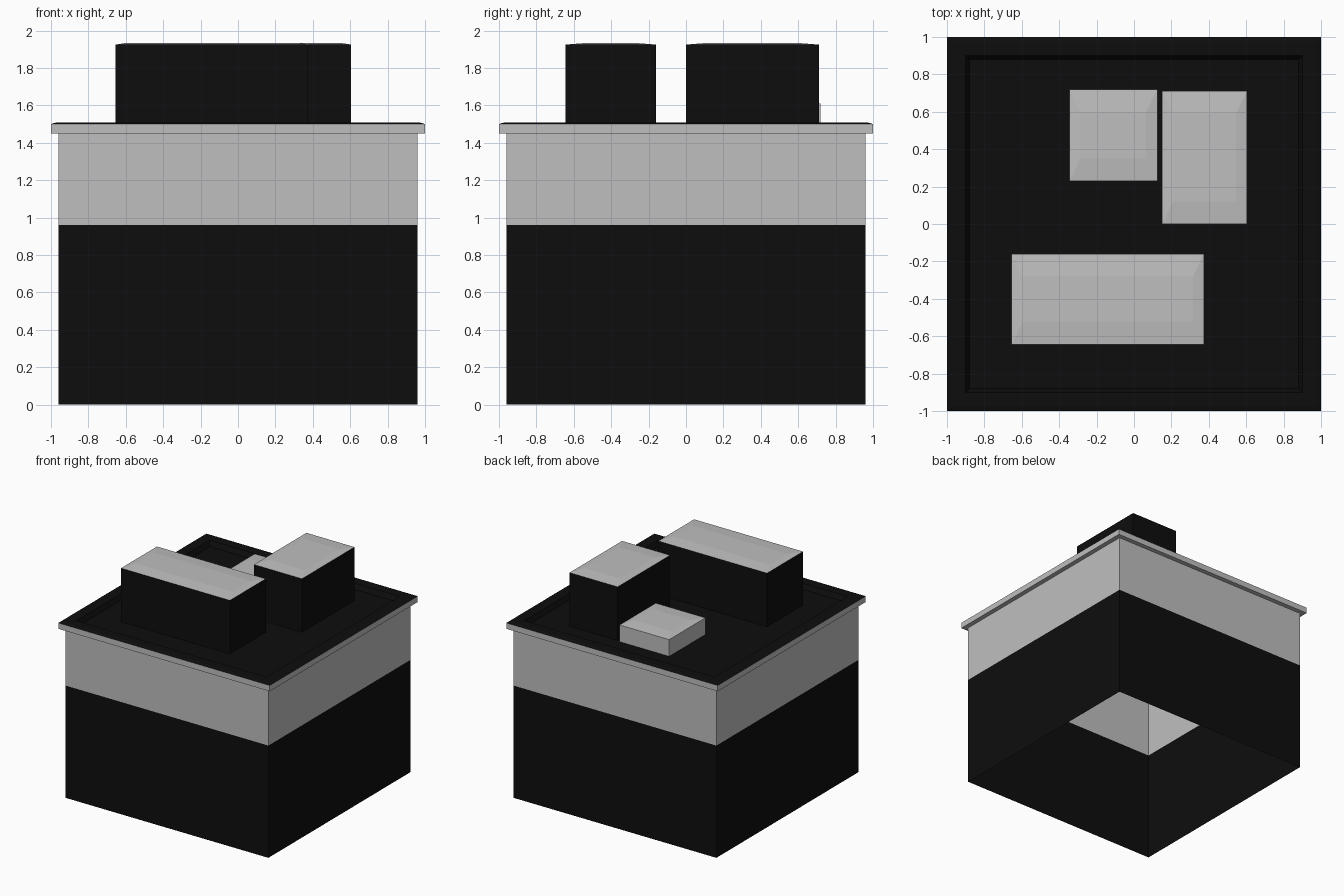
import bpy

# Remove the default cube
cube = bpy.data.objects.get("Cube")
if cube:
    bpy.data.objects.remove(cube, do_unlink=True)


def make_material(name, value):
    mat = bpy.data.materials.new(name)
    mat.use_nodes = True
    color = (value, value, value, 1)
    mat.diffuse_color = color
    mat.node_tree.nodes["Principled BSDF"].inputs["Base Color"].default_value = color
    return mat


BLACK = make_material("matte black", 0.0042)
GREY = make_material("concrete grey", 0.52)


def loft(name, center, rings, mats, capped=False):
    """Join rectangular rings (half_x, half_y, z); mats gives one material per band, then the cap."""
    cx, cy = center
    verts, faces = [], []
    for hx, hy, z in rings:
        verts += [(cx + sx * hx, cy + sy * hy, z)
                  for sx, sy in ((-1, -1), (1, -1), (1, 1), (-1, 1))]
    for r in range(len(rings) - 1):
        for i in range(4):
            a, b = r * 4 + i, r * 4 + (i + 1) % 4
            faces.append((a, b, b + 4, a + 4))
    if capped:
        last = len(verts) - 4
        faces.append(tuple(range(last, last + 4)))
    mesh = bpy.data.meshes.new(name)
    mesh.from_pydata(verts, [], faces)
    mesh.materials.append(BLACK)
    mesh.materials.append(GREY)
    for face in mesh.polygons:
        mat = mats[min(face.index // 4, len(mats) - 1)]
        face.material_index = 0 if mat is BLACK else 1
    obj = bpy.data.objects.new(name, mesh)
    bpy.context.collection.objects.link(obj)
    return obj


def square(half, z):
    return (half, half, z)


# Building shell, open underneath
WALL = 0.96
loft("lower_wall", (0, 0), [square(WALL, 0), square(WALL, 0.96)], [BLACK])
loft("upper_wall", (0, 0), [square(WALL, 0.96), square(WALL, 1.45)], [GREY])

# Overhanging cornice band
loft("cornice", (0, 0), [square(WALL, 1.45), square(1, 1.45), square(1, 1.5)], [GREY])

# Parapet top and sunken roof deck
ROOF = 1.467
loft("roof", (0, 0),
     [square(1, 1.5), square(0.975, 1.508), square(0.9, 1.508), square(0.88, ROOF)],
     [BLACK], capped=True)


# Rooftop units with shallow hipped lids
def roof_unit(name, x0, x1, y0, y1, top, side):
    hx, hy = (x1 - x0) / 2, (y1 - y0) / 2
    eave = top - 0.01
    rings = [(hx, hy, ROOF), (hx, hy, eave), (hx - 0.06, hy - 0.12, top)]
    loft(name, ((x0 + x1) / 2, (y0 + y1) / 2), rings, [side, GREY], capped=True)


roof_unit("front_roof_unit", -0.655, 0.375, -0.645, -0.16, 1.935, BLACK)
roof_unit("left_roof_unit", 0.15, 0.605, 0, 0.71, 1.935, BLACK)
roof_unit("low_roof_unit", -0.345, 0.125, 0.23, 0.72, 1.62, GREY)
